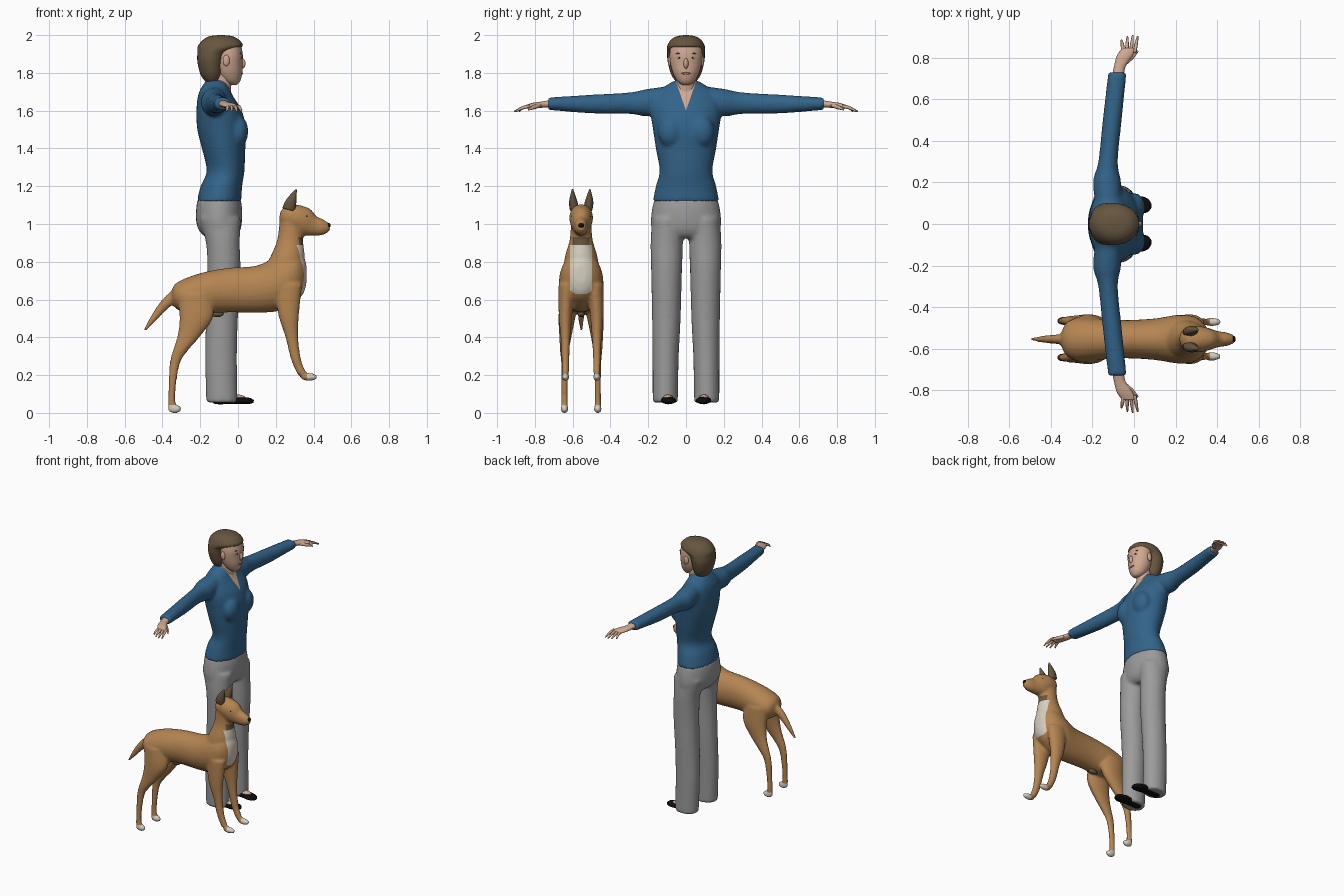
import bpy, bmesh, math
from mathutils import Vector

DOG_Y = -0.555


def material(name, rgb):
    m = bpy.data.materials.new(name)
    m.diffuse_color = (*rgb, 1)
    return m


BLUE = material("shirt blue", (0.032, 0.125, 0.25))
GREY = material("trouser grey", (0.33, 0.33, 0.33))
SKIN = material("skin", (0.62, 0.39, 0.28))
HAIR = material("hair brown", (0.135, 0.092, 0.05))
TAN = material("coat tan", (0.46, 0.235, 0.085))
CREAM = material("cream", (0.68, 0.63, 0.53))
BLACK = material("black", (0.004, 0.004, 0.004))
LIPS = material("lip pink", (0.4, 0.16, 0.12))


def finish(name, bm, mat):
    bmesh.ops.recalc_face_normals(bm, faces=bm.faces)
    me = bpy.data.meshes.new(name)
    bm.to_mesh(me)
    bm.free()
    me.materials.append(mat)
    me.polygons.foreach_set("use_smooth", [True] * len(me.polygons))
    ob = bpy.data.objects.new(name, me)
    bpy.context.collection.objects.link(ob)
    return ob


def catmull(a, b, c, d, t):
    return [0.5 * (2*q + (r-p)*t + (2*p-5*q+4*r-s)*t*t + (3*q-p-3*r+s)*t**3)
            for p, q, r, s in zip(a, b, c, d)]


def loft(name, rings, mat, side=(0, 1, 0), axis=None, n=20, sub=4):
    """Elliptical tube through rings (x, y, z, half width along side, half depth)."""
    last = len(rings) - 1
    path = []
    for i in range(last):
        a, d = rings[max(i-1, 0)], rings[min(i+2, last)]
        path += [catmull(a, rings[i], rings[i+1], d, k/sub) for k in range(sub)]
    path.append(list(rings[-1]))
    bm, loops, s = bmesh.new(), [], Vector(side)
    for i, r in enumerate(path):
        c = Vector(r[:3])
        t = Vector(axis) if axis else (
            Vector(path[min(i+1, len(path)-1)][:3]) - Vector(path[max(i-1, 0)][:3]))
        u = t.normalized().cross(s).normalized()
        w, h = max(r[3], 0.002), max(r[4], 0.002)
        loops.append([bm.verts.new(c + s*w*math.cos(q) + u*h*math.sin(q))
                      for q in (2*math.pi*k/n for k in range(n))])
    for A, B in zip(loops, loops[1:]):
        for k in range(n):
            bm.faces.new((A[k], A[(k+1) % n], B[(k+1) % n], B[k]))
    bm.faces.new(loops[0])
    bm.faces.new(loops[-1])
    return finish(name, bm, mat)


def ball(name, loc, radii, mat):
    bm = bmesh.new()
    bmesh.ops.create_uvsphere(bm, u_segments=16, v_segments=10, radius=1)
    for v in bm.verts:
        v.co = Vector([p + r*c for p, r, c in zip(loc, radii, v.co)])
    return finish(name, bm, mat)


def fuse(name, parts, voxel):
    """Merge overlapping parts into one smooth skin."""
    mat = parts[0].data.materials[0]
    bpy.ops.object.select_all(action='DESELECT')
    for p in parts:
        p.select_set(True)
    ob = parts[0]
    bpy.context.view_layer.objects.active = ob
    bpy.ops.object.join()
    ob.name = name
    rm = ob.modifiers.new("skin", 'REMESH')
    rm.mode, rm.voxel_size, rm.use_smooth_shade = 'VOXEL', voxel, True
    sm = ob.modifiers.new("soften", 'SMOOTH')
    sm.factor, sm.iterations = 0.5, 4
    for m in ("skin", "soften"):
        bpy.ops.object.modifier_apply(modifier=m)
    ob.data.materials.clear()
    ob.data.materials.append(mat)
    return ob


def paint(ob, planes, mat):
    """Cut along planes (point, inward normal) and colour the faces inside all of them."""
    bm = bmesh.new()
    bm.from_mesh(ob.data)
    planes = [(Vector(p), Vector(n).normalized()) for p, n in planes]
    for p, n in planes:
        bmesh.ops.bisect_plane(bm, geom=bm.verts[:] + bm.edges[:] + bm.faces[:],
                               plane_co=p, plane_no=n, dist=1e-5)
    ob.data.materials.append(mat)
    slot = len(ob.data.materials) - 1
    for f in bm.faces:
        c = f.calc_center_median()
        if all((c - p).dot(n) > 0 for p, n in planes):
            f.material_index = slot
    bm.to_mesh(ob.data)
    bm.free()


UP, SIDES = (0, 0, 1), (1, -1)

# Shirt: torso, bust and sleeves, with a V neck
shirt = [loft("torso", [(-.1, 0, 1.12, .176, .118), (-.088, 0, 1.2, .16, .11), (-.066, 0, 1.28, .14, .1),
                        (-.076, 0, 1.4, .16, .115), (-.086, 0, 1.5, .175, .13), (-.1, 0, 1.6, .188, .12),
                        (-.12, 0, 1.68, .17, .092), (-.12, 0, 1.73, .11, .07), (-.115, 0, 1.76, .06, .052)],
              BLUE, axis=UP, n=32)]
for s in SIDES:
    shirt.append(ball("bust", (0, s*.08, 1.49), (.055, .07, .085), BLUE))
    shirt.append(loft("sleeve", [(-.12, s*.06, 1.675, .06, .06), (-.13, s*.2, 1.643, .068, .072),
                                 (-.125, s*.3, 1.64, .047, .057), (-.105, s*.5, 1.635, .046, .05),
                                 (-.08, s*.73, 1.637, .045, .033)], BLUE, side=(1, 0, 0)))
shirt = fuse("shirt", shirt, 0.011)
paint(shirt, [((-.1, 0, 0), (1, 0, 0)), ((0, 0, 1.6), (0, -.13, .045)), ((0, 0, 1.6), (0, .13, .045))], SKIN)

# Trousers
legs = [loft("hips", [(-.1, 0, 1.14, .165, .112), (-.1, 0, 1.08, .18, .122), (-.1, 0, 1.0, .187, .12),
                      (-.095, 0, .95, .17, .1), (-.09, 0, .925, .12, .07)], GREY, axis=UP, n=28)]
for s in SIDES:
    legs.append(loft("leg", [(-.095, s*.1, 1.03, .08, .11), (-.08, s*.102, .9, .086, .09),
                             (-.075, s*.103, .75, .082, .088), (-.085, s*.104, .5, .076, .085),
                             (-.09, s*.108, .3, .07, .085), (-.085, s*.11, .055, .067, .083)], GREY, axis=UP))
fuse("trousers", legs, 0.012)

# Neck, face and hair
loft("neck", [(-.09, 0, 1.66, .055, .05), (-.085, 0, 1.74, .05, .05), (-.075, 0, 1.82, .05, .055)], SKIN, axis=UP)
loft("face", [(-.025, 0, 1.737, .02, .02), (-.035, 0, 1.757, .047, .047), (-.045, 0, 1.8, .07, .068),
              (-.05, 0, 1.85, .083, .074), (-.05, 0, 1.9, .087, .075), (-.055, 0, 1.95, .08, .07)],
     SKIN, axis=UP, n=28)
loft("hair", [(-.135, 0, 1.745, .045, .03), (-.14, 0, 1.79, .078, .058), (-.143, 0, 1.86, .097, .072),
              (-.132, 0, 1.905, .1, .083), (-.095, 0, 1.94, .1, .118), (-.09, 0, 1.975, .08, .095),
              (-.09, 0, 1.994, .048, .06), (-.09, 0, 2.0, .01, .012)], HAIR, axis=UP, n=28)
ball("nose", (.022, 0, 1.85), (.018, .013, .028), SKIN)
ball("lips", (.021, 0, 1.797), (.005, .024, .006), LIPS)
for s in SIDES:
    ball("ear", (-.062, s*.086, 1.865), (.018, .01, .03), SKIN)
    ball("eye_white", (.015, s*.035, 1.88), (.005, .014, .006), CREAM)
    ball("pupil", (.018, s*.035, 1.88), (.004, .005, .005), BLACK)
    ball("eyebrow", (.014, s*.036, 1.903), (.005, .02, .004), HAIR)

# Hands and shoes
for s in SIDES:
    loft("palm", [(-.077, s*.715, 1.637, .028, .02), (-.068, s*.76, 1.632, .028, .017),
                  (-.045, s*.81, 1.628, .038, .014), (-.025, s*.845, 1.62, .034, .011)],
         SKIN, side=(1, 0, 0), n=14)
    for bx, tx, ty in ((-.052, -.06, .885), (-.034, -.032, .903), (-.016, -.006, .91), (.002, .018, .905)):
        loft("finger", [(bx, s*.825, 1.624, .009, .009), ((bx+tx)/2, s*.865, 1.615, .0085, .0085),
                        (tx, s*ty, 1.595, .004, .004)], SKIN, side=(1, 0, 0), n=8, sub=3)
    loft("thumb", [(-.045, s*.775, 1.628, .012, .012), (-.01, s*.805, 1.618, .011, .011),
                   (.02, s*.835, 1.605, .004, .004)], SKIN, side=UP, n=8, sub=3)
    loft("shoe", [(-.135, s*.095, .066, .012, .008), (-.115, s*.095, .066, .03, .02),
                  (-.03, s*.095, .068, .035, .021), (.03, s*.093, .065, .041, .019),
                  (.065, s*.09, .063, .033, .015), (.083, s*.088, .06, .012, .007)], BLACK, n=16)
    ball("instep", (-.005, s*.095, .08), (.045, .026, .017), SKIN)

# Dog: trunk, neck, head, tail and legs in one skin
D = DOG_Y
dog = [
    loft("trunk", [(-.35, D, .62, .03, .035), (-.33, D, .62, .075, .065), (-.28, D, .62, .1, .092),
                   (-.18, D, .635, .1, .11), (-.05, D, .65, .092, .118), (.1, D, .655, .1, .125),
                   (.22, D, .688, .118, .148), (.3, D, .72, .105, .135), (.345, D, .73, .065, .1),
                   (.362, D, .735, .025, .05)], TAN, axis=(1, 0, 0), n=24),
    loft("dog_neck", [(.23, D, .7, .1, .11), (.265, D, .82, .088, .09), (.277, D, .92, .06, .068),
                      (.285, D, 1.02, .055, .065)], TAN),
    loft("dog_head", [(.222, D, 1.05, .02, .02), (.245, D, 1.045, .05, .055), (.3, D, 1.035, .063, .07),
                      (.35, D, 1.01, .056, .077), (.4, D, .99, .04, .054), (.45, D, .983, .032, .042),
                      (.485, D, .985, .018, .02)], TAN),
    loft("tail", [(-.27, D, .65, .03, .035), (-.34, D, .615, .025, .032), (-.4, D, .56, .021, .026),
                  (-.455, D, .49, .014, .017), (-.495, D, .435, .007, .007)], TAN)]
for s in SIDES:
    y = [D + s*o for o in (.06, .075, .083, .088)]
    dog.append(loft("hind_leg", [(-.23, y[0], .63, .05, .095), (-.22, y[1], .51, .045, .09),
                                 (-.258, y[2], .41, .033, .062), (-.305, y[3], .33, .024, .04),
                                 (-.335, y[3], .26, .018, .027), (-.35, y[3], .12, .017, .019),
                                 (-.35, y[3], .025, .018, .02)], TAN, axis=UP))
    dog.append(ball("hind_paw", (-.335, y[3], .021), (.037, .021, .023), TAN))
    dog.append(loft("fore_leg", [(.265, y[1], .68, .045, .075), (.268, y[2], .52, .036, .055),
                                 (.285, y[2], .4, .026, .034), (.308, y[2], .28, .02, .027),
                                 (.34, y[2], .205, .018, .025)], TAN, axis=UP))
    dog.append(ball("fore_paw", (.375, y[2], .19), (.047, .021, .021), TAN))
dog = fuse("dog_body", dog, 0.009)

# Coat markings: bib, throat patch, muzzle tip and paws
paint(dog, [((0, 0, .63), UP), ((0, 0, .89), (0, 0, -1)), ((0, D-.058, 0), (0, 1, 0)),
            ((0, D+.058, 0), (0, -1, 0)), ((.335, D, .64), (.26, 0, .065))], CREAM)
paint(dog, [((0, 0, .89), UP), ((0, 0, .93), (0, 0, -1)), ((0, D-.045, 0), (0, 1, 0)),
            ((0, D+.045, 0), (0, -1, 0)), ((.27, 0, 0), (1, 0, 0))], HAIR)
paint(dog, [((.45, 0, 0), (1, 0, -.2)), ((0, 0, .5), UP)], HAIR)
paint(dog, [((0, 0, .042), (0, 0, -1))], CREAM)
paint(dog, [((.365, 0, 0), (1, 0, 0)), ((0, 0, .25), (0, 0, -1))], CREAM)

# Dog details
ball("dog_nose", (.478, D, .992), (.012, .016, .014), BLACK)
ball("belly_patch", (-.11, D, .525), (.035, .02, .018), HAIR)
for s in SIDES:
    loft("dog_ear", [(.268, D+s*.036, 1.075, .024, .035), (.282, D+s*.042, 1.12, .022, .028),
                     (.308, D+s*.046, 1.183, .004, .004)], HAIR, n=12)
    ball("dog_eye", (.362, D+s*.044, 1.04), (.008, .007, .007), BLACK)
